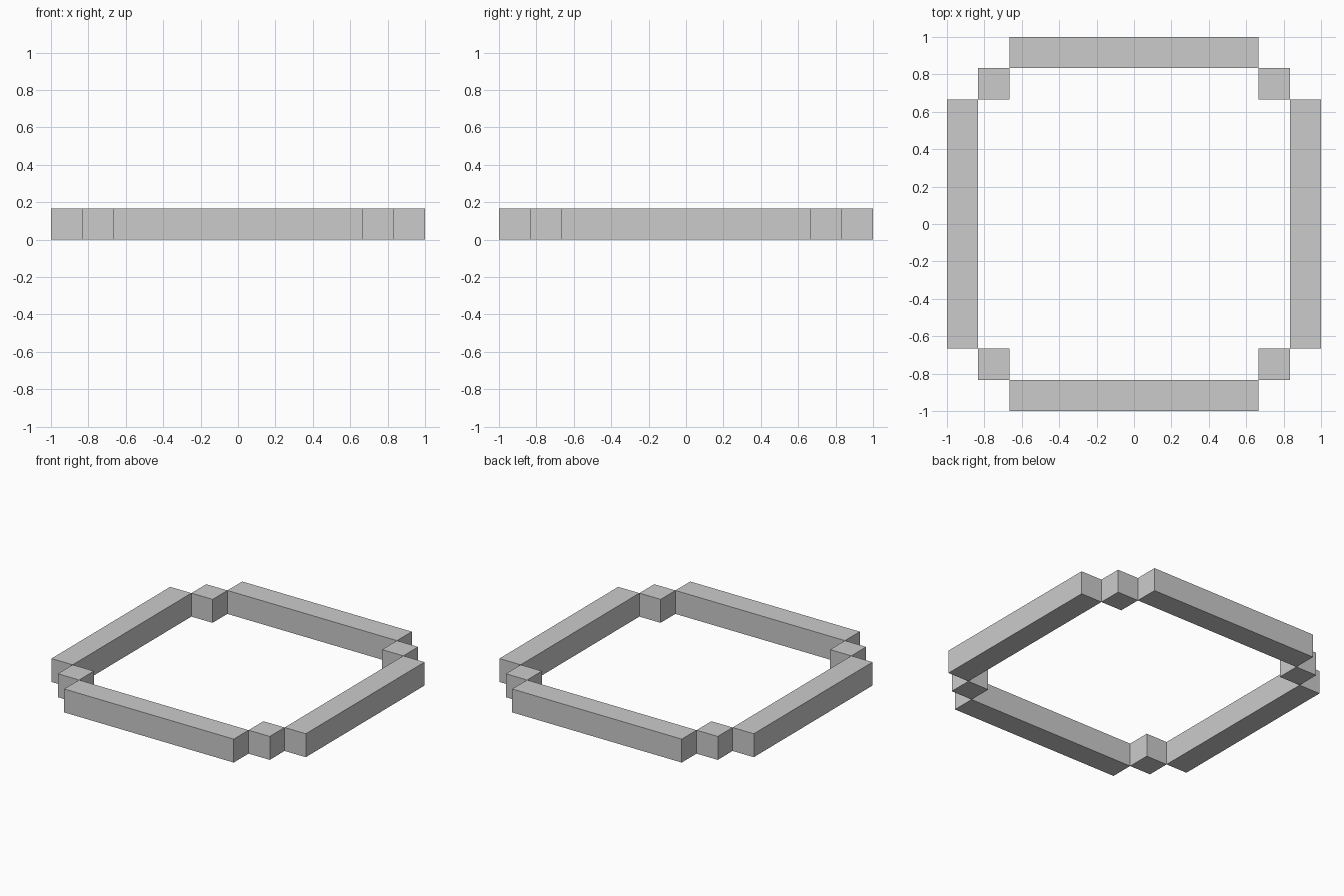
import bpy

if "Cube" in bpy.data.objects:
    bpy.data.objects.remove(bpy.data.objects["Cube"])

U = 1 / 6  # width of one block

grey = bpy.data.materials.new("light_grey")
grey.diffuse_color = (0.6, 0.6, 0.6, 1)
grey.use_nodes = True
grey.node_tree.nodes["Principled BSDF"].inputs["Base Color"].default_value = grey.diffuse_color


def block(name, x, y, sx, sy):
    """Box standing on the ground, centred at x, y."""
    bpy.ops.mesh.primitive_cube_add(size=1, location=(x, y, U / 2))
    ob = bpy.context.object
    ob.name = name
    ob.scale = (sx, sy, U)
    bpy.ops.object.transform_apply(location=False, rotation=False, scale=True)
    ob.data.materials.append(grey)


# Four long bars, eight blocks each
for side, s in (("front", -1), ("back", 1)):
    block(side + "_bar", 0, s * 5.5 * U, 8 * U, U)
for side, s in (("left", -1), ("right", 1)):
    block(side + "_bar", s * 5.5 * U, 0, U, 8 * U)

# Corner cubes touching the bars edge to edge
for fb, sy in (("front", -1), ("back", 1)):
    for lr, sx in (("left", -1), ("right", 1)):
        block(f"{fb}_{lr}_corner", sx * 4.5 * U, sy * 4.5 * U, U, U)
